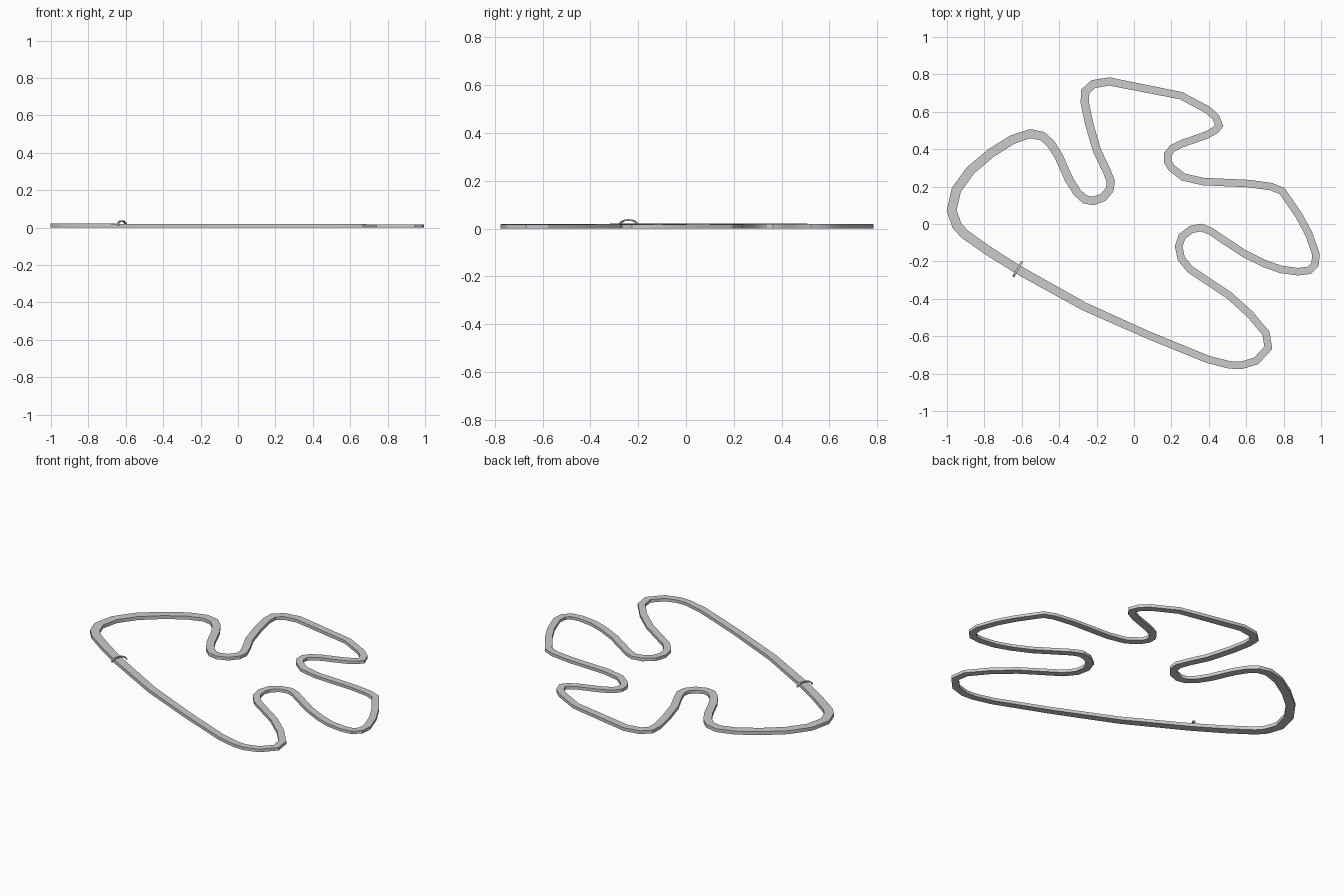
import bpy
import bmesh
import math
from mathutils import Vector

default_cube = bpy.data.objects.get("Cube")
if default_cube:
    bpy.data.objects.remove(default_cube, do_unlink=True)

# Centre line of the circuit, clockwise, in thousandths of a unit
CENTRE_LINE = [
    (-975, 72), (-950, 182), (-875, 286), (-765, 379), (-651, 451), (-554, 483),
    (-490, 470), (-445, 430), (-402, 361), (-346, 235), (-303, 168), (-261, 131),
    (-218, 123), (-165, 142), (-130, 184), (-124, 227), (-149, 291), (-197, 390),
    (-239, 532), (-263, 649), (-261, 708), (-218, 748), (-132, 762), (252, 686),
    (396, 609), (439, 569), (455, 526), (436, 502), (386, 475), (257, 430),
    (204, 403), (180, 371), (180, 334), (199, 302), (263, 251), (370, 227),
    (615, 216), (733, 200), (792, 176), (882, 45), (936, -56), (973, -163),
    (968, -216), (936, -248), (877, -255), (786, -243), (696, -211), (589, -158),
    (466, -77), (407, -37), (359, -19), (306, -29), (257, -67), (239, -120),
    (252, -184), (300, -243), (380, -296), (509, -382), (621, -483), (706, -585),
    (718, -662), (653, -732), (573, -756), (509, -753), (396, -724), (81, -596),
    (-266, -441), (-613, -248), (-774, -147), (-907, -53), (-947, -8),
]


def make_material(name, colour):
    material = bpy.data.materials.new(name)
    material.use_nodes = True
    material.diffuse_color = colour
    material.node_tree.nodes["Principled BSDF"].inputs["Base Color"].default_value = colour
    return material


def sweep(name, sections, closed, material):
    """Skin a row of four-cornered cross-sections into one solid object."""
    bm = bmesh.new()
    rings = [[bm.verts.new(corner) for corner in section] for section in sections]
    following = rings[1:] + rings[:1] if closed else rings[1:]
    for ring, after in zip(rings, following):
        for i in range(len(ring)):
            j = (i + 1) % len(ring)
            bm.faces.new((ring[i], ring[j], after[j], after[i]))
    if not closed:
        bm.faces.new(rings[0])
        bm.faces.new(rings[-1])
    bmesh.ops.recalc_face_normals(bm, faces=bm.faces)
    mesh = bpy.data.meshes.new(name)
    bm.to_mesh(mesh)
    bm.free()
    mesh.materials.append(material)
    obj = bpy.data.objects.new(name, mesh)
    bpy.context.collection.objects.link(obj)
    bpy.ops.object.select_all(action="DESELECT")
    obj.select_set(True)
    bpy.context.view_layer.objects.active = obj
    bpy.ops.object.shade_smooth_by_angle(angle=math.radians(30))
    return obj


def track_sections(points):
    """Mitred rectangular sections, a little wider and taller on the right-hand side."""
    sections = []
    for i, point in enumerate(points):
        before = (point - points[i - 1]).normalized()
        after = (points[(i + 1) % len(points)] - point).normalized()
        along = (before + after).normalized()
        side = Vector((-along.y, along.x, 0))
        half = max(0.02, 0.021 - 0.005 * point.x) / along.dot(after)
        up = Vector((0, 0, 0.019 - 0.002 * point.x))
        left, right = point + side * half, point - side * half
        sections.append((left, right, right + up, left + up))
    return sections


def arch_sections(centre, across, half_span, base, rise, steps):
    """Flat band bent into a half ellipse over the road."""
    along = Vector((-across.y, across.x, 0)) * 0.006
    sections = []
    for i in range(steps + 1):
        angle = math.pi * i / steps
        corners = []
        for inset, shift in ((0, along), (0, -along), (0.006, -along), (0.006, along)):
            reach = across * (half_span - inset) * math.cos(angle)
            height = base + (rise - inset) * math.sin(angle)
            corners.append(centre + reach + shift + Vector((0, 0, height)))
        sections.append(corners)
    return sections


grey = make_material("track_grey", (0.6, 0.6, 0.6, 1))

# Road ribbon
path = [Vector((x, y, 0)) / 1000 for x, y in CENTRE_LINE]
sweep("race_track", track_sections(path), True, grey)

# Arch over the start line
across_road = Vector((0.5, 0.87, 0)).normalized()
sweep("start_arch", arch_sections(Vector((-0.622, -0.241, 0)), across_road,
                                  0.047, 0.012, 0.027, 12), False, grey)
